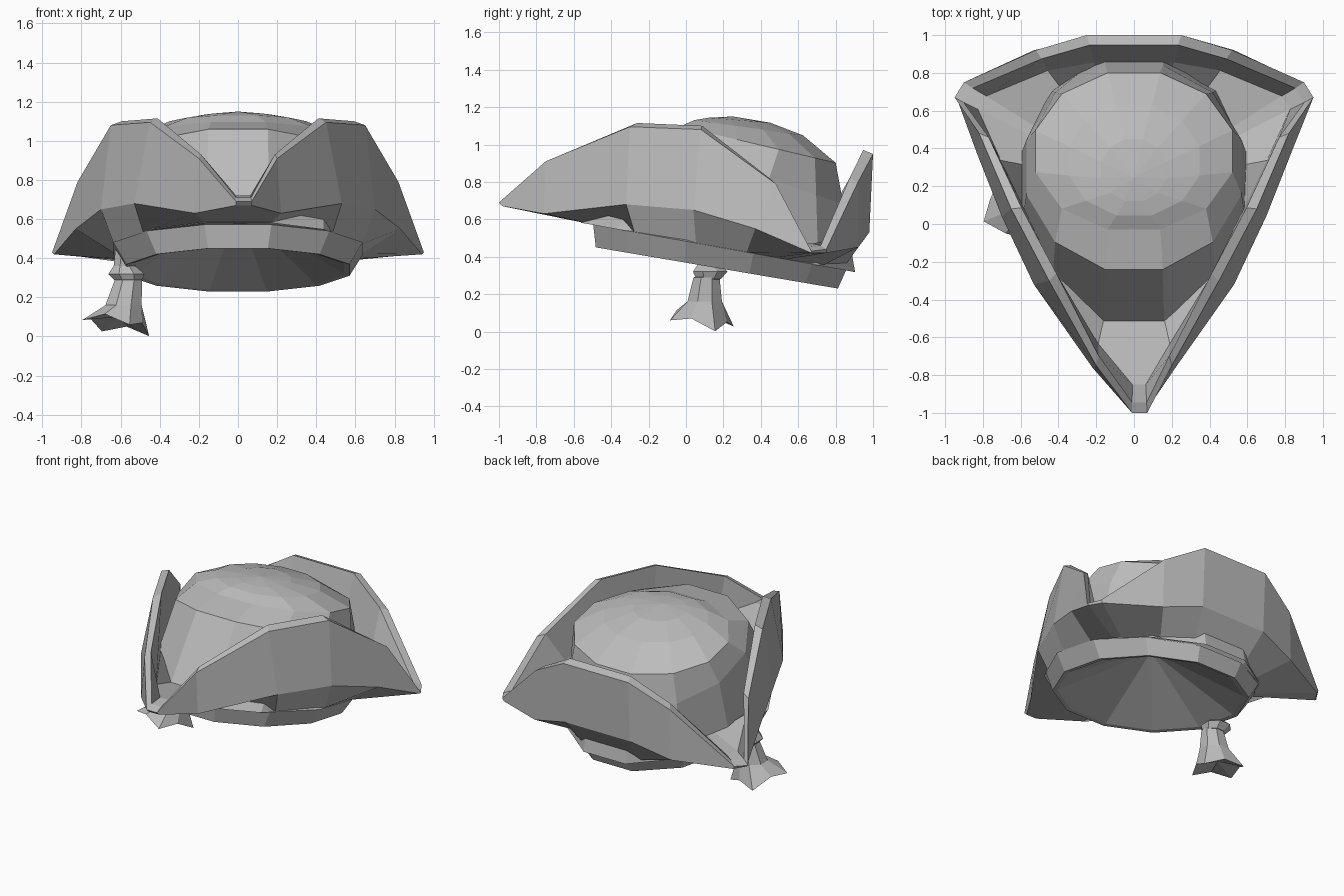
import bpy, bmesh
from math import sin, cos, atan2, pi, hypot

cube = bpy.data.objects.get("Cube")
if cube:
    bpy.data.objects.remove(cube)

felt = bpy.data.materials.new("grey felt")
felt.use_nodes = True
felt.diffuse_color = (0.5, 0.5, 0.5, 1)
felt.node_tree.nodes["Principled BSDF"].inputs["Base Color"].default_value = (0.5, 0.5, 0.5, 1)


def loft(name, rings, start=None, end=None, closed=False):
    """Skin equal-sized rings; start and end are optional centre points."""
    bm = bmesh.new()
    loops = [[bm.verts.new(p) for p in ring] for ring in rings]
    n = len(loops[0])
    pairs = list(zip(loops, loops[1:]))
    if closed:
        pairs.append((loops[-1], loops[0]))
    for a, b in pairs:
        for i in range(n):
            j = (i + 1) % n
            bm.faces.new((a[i], a[j], b[j], b[i]))
    for point, loop in ((start, loops[0]), (end, loops[-1])):
        if point:
            tip = bm.verts.new(point)
            for i in range(n):
                bm.faces.new((loop[i], loop[(i + 1) % n], tip))
    bmesh.ops.recalc_face_normals(bm, faces=bm.faces)
    mesh = bpy.data.meshes.new(name)
    bm.to_mesh(mesh)
    bm.free()
    mesh.materials.append(felt)
    obj = bpy.data.objects.new(name, mesh)
    bpy.context.collection.objects.link(obj)
    return obj


def tilted(angle, cy, rx, ry, z, slope):
    """Point on a tilted ellipse, angle measured from the front."""
    y = cy - ry * cos(angle)
    return (rx * sin(angle), y, z + slope * (y - cy))


def oval(cy, rx, ry, z, slope, n=12):
    return [tilted((i + 0.5) * 2 * pi / n, cy, rx, ry, z, slope) for i in range(n)]


def mirrored(half):
    """Full loop from a half, with the front tip slightly off centre."""
    full = half + [(-x, y, z) for x, y, z in reversed(half)]
    return [(x + (0.03 if y < -0.9 else 0), y, z) for x, y, z in full]


def inward(ring, dist, lift):
    out = []
    for x, y, z in ring:
        d = hypot(x, y - 0.15)
        out.append((x - dist * x / d, y - dist * (y - 0.15) / d, z + lift))
    return out


# Brim: three turned-up flaps, from tip to back
rim = mirrored([(.04, -1, .69), (.2, -.75, .91), (.45, -.3, 1.095),
                (.65, .08, 1.08), (.82, .48, .79), (.95, .67, .43),
                (.90, .75, .44), (.52, .92, .80), (.25, 1, .95)])
fold = mirrored([(.04, -.98, .67), (.22, -.76, .63), (.53, -.32, .68),
                 (.70, .04, .65), (.83, .37, .55), (.94, .67, .42),
                 (.89, .75, .42), (.53, .92, .45), (.25, .98, .53)])


def seam(rx, ry, z):
    """Ring on the head band, each point facing its fold corner."""
    return [tilted(atan2(x / rx, (.18 - y) / ry), .18, rx, ry, z, -.18)
            for x, y, _ in fold]


loft("brim", [seam(.645, .69, .45), fold, rim, inward(rim, .055, .02),
              inward(fold, .13, .05), seam(.6, .64, .53)], closed=True)

# Crown: leaning faceted dome
loft("crown", [oval(.17, .62, .76, .45, -.18),
               oval(.30, .59, .56, .87, -.35),
               oval(.385, .54, .43, 1.0, -.235),
               oval(.335, .36, .30, 1.09, -.14),
               oval(.285, .18, .17, 1.13, -.08)], end=(0, .25, 1.15))

# Head band with a hollow underside
loft("head_band", [oval(.18, .60, .64, .47, -.18),
                   oval(.18, .66, .70, .45, -.18),
                   oval(.165, .59, .67, .34, -.17),
                   oval(.165, .56, .64, .345, -.17)], end=(0, .17, .65))


# Tassel: knot and flared skirt with a slanted, ragged hem
def strand(x, y, z, r, jag=0.0, slant=0.0, n=8):
    ring = []
    for i in range(n):
        a = (i + 0.5) * 2 * pi / n
        k = jag * (-1) ** i
        dx, dy = (r + k) * cos(a), (r + k) * sin(a)
        ring.append((x + dx, y + dy, z - k - slant * (dx + dy)))
    return ring


loft("tassel_knot", [strand(-.57, .12, .46, .06), strand(-.58, .12, .36, .06),
                     strand(-.57, .13, .32, .10), strand(-.56, .12, .28, .07)],
     start=(-.57, .12, .47), end=(-.56, .12, .27))
loft("tassel_skirt", [strand(-.56, .11, .29, .075), strand(-.585, .1, .16, .1),
                      strand(-.625, .085, .063, .165, .02, .17)],
     start=(-.56, .11, .3), end=(-.61, .1, .1))
